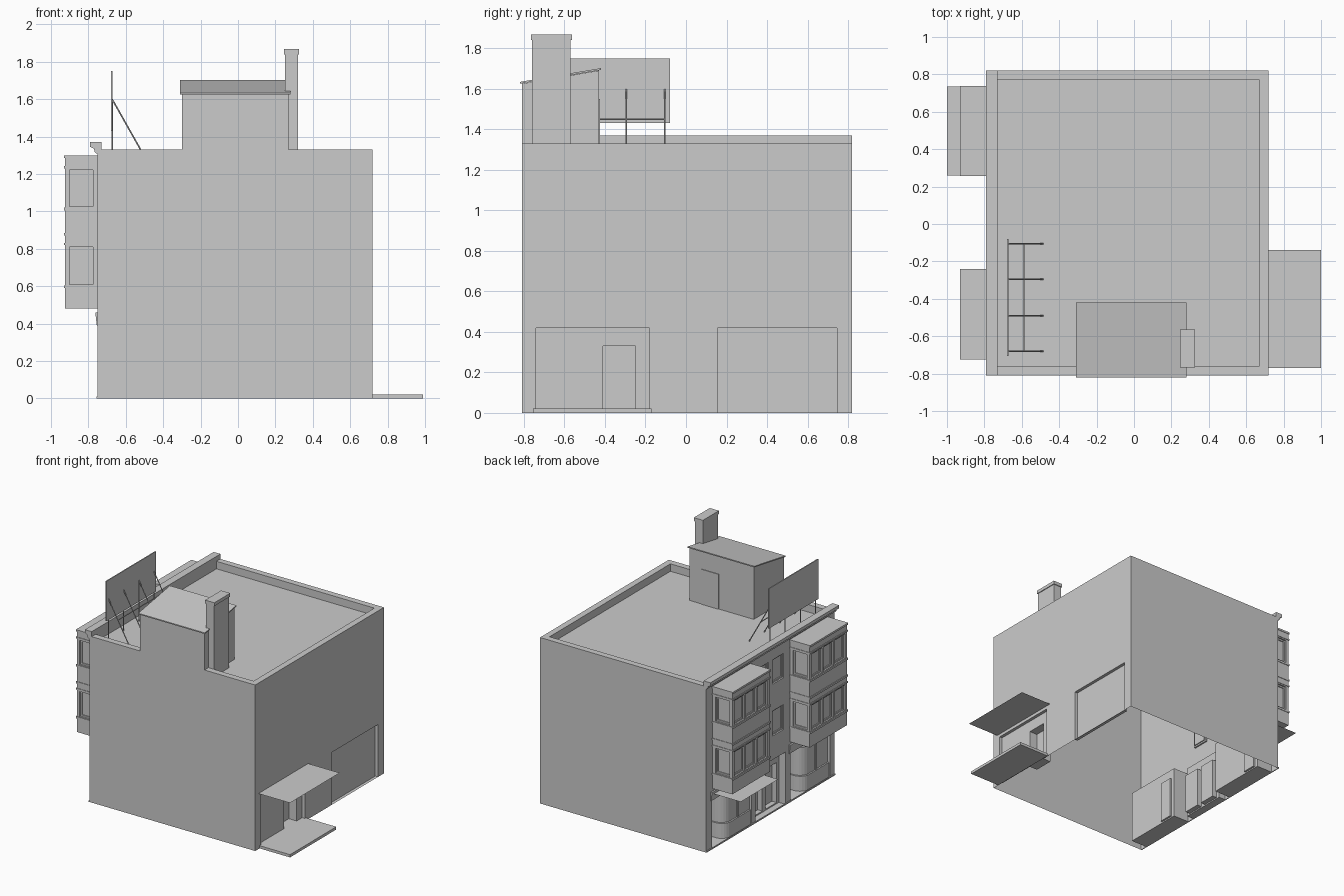
import bpy, bmesh, math
from mathutils import Vector

if "Cube" in bpy.data.objects:
    bpy.data.objects.remove(bpy.data.objects["Cube"])

AX = {'L': ((0, -1, 0), (0, 0, 1)), 'R': ((0, 1, 0), (0, 0, 1)),
      'F': ((1, 0, 0), (0, 0, 1)), 'B': ((-1, 0, 0), (0, 0, 1)),
      'T': ((1, 0, 0), (0, 1, 0)), 'D': ((-1, 0, 0), (0, 1, 0))}


def finish(name, bm):
    bmesh.ops.remove_doubles(bm, verts=bm.verts, dist=1e-5)
    me = bpy.data.meshes.new(name)
    bm.to_mesh(me)
    bm.free()
    ob = bpy.data.objects.new(name, me)
    bpy.context.collection.objects.link(ob)
    return ob


def wall(bm, side, pos, rect, holes=()):
    """Flat panel facing `side`; holes = (u0, u1, v0, v1, depth, subholes) are recesses."""
    u, v = (Vector(a) for a in AX[side])
    n = u.cross(v)

    def quad(*pts):
        bm.faces.new([bm.verts.new(u * a + v * b + n * c) for a, b, c in pts])
    us = sorted({rect[0], rect[1]} | {h[i] for h in holes for i in (0, 1)})
    vs = sorted({rect[2], rect[3]} | {h[i] for h in holes for i in (2, 3)})
    for a, b in zip(us, us[1:]):
        for c, d in zip(vs, vs[1:]):
            mu, mv = (a + b) / 2, (c + d) / 2
            if not any(h[0] < mu < h[1] and h[2] < mv < h[3] for h in holes):
                quad((a, c, pos), (b, c, pos), (b, d, pos), (a, d, pos))
    for a, b, c, d, dep, sub in holes:
        q = pos - dep
        quad((a, c, pos), (b, c, pos), (b, c, q), (a, c, q))
        quad((b, c, pos), (b, d, pos), (b, d, q), (b, c, q))
        quad((b, d, pos), (a, d, pos), (a, d, q), (b, d, q))
        quad((a, d, pos), (a, c, pos), (a, c, q), (a, d, q))
        wall(bm, side, q, (a, b, c, d), sub)


def window(a, b, c, d):
    g = 0.012
    return (a, b, c, d, 0.012, [(a + g, b - g, c + g, d - g, 0.008, [])])


def box(name, x0, x1, y0, y1, z0, z1):
    bm = bmesh.new()
    bmesh.ops.create_cube(bm, size=1)
    for w in bm.verts:
        w.co = Vector(((x0, x1)[w.co.x > 0], (y0, y1)[w.co.y > 0], (z0, z1)[w.co.z > 0]))
    return finish(name, bm)


def prism(name, pts, axis, a, b):
    """Extrude a 2D profile along axis x, y or z from a to b."""
    bm = bmesh.new()
    put = {'x': lambda p, t: (t, p[0], p[1]), 'y': lambda p, t: (p[0], t, p[1]),
           'z': lambda p, t: (p[0], p[1], t)}[axis]
    r0 = [bm.verts.new(put(p, a)) for p in pts]
    r1 = [bm.verts.new(put(p, b)) for p in pts]
    bm.faces.new(r0)
    bm.faces.new(r1[::-1])
    for i in range(len(pts)):
        j = (i + 1) % len(pts)
        bm.faces.new((r0[i], r1[i], r1[j], r0[j]))
    bmesh.ops.recalc_face_normals(bm, faces=bm.faces)
    return finish(name, bm)


def rod(name, p, q, r=0.004):
    bm = bmesh.new()
    p, q = Vector(p), Vector(q)
    d = q - p
    bmesh.ops.create_cone(bm, segments=6, radius1=r, radius2=r, depth=d.length, cap_ends=True)
    rot = d.to_track_quat('Z', 'Y')
    for w in bm.verts:
        w.co = rot @ w.co + (p + q) / 2
    return finish(name, bm)


def sheet(name, x0, x1, y0, y1, z):
    bm = bmesh.new()
    wall(bm, 'T', z, (x0, x1, y0, y1))
    return finish(name, bm)


X0, X1, Y0, Y1, H, ROOF = -0.75, 0.72, -0.81, 0.82, 1.33, 1.27
FLOORS = [(0.61, 0.81), (1.025, 1.22)]
SHOPS = [(-0.75, -0.25), (0.24, 0.74)]

# Main shell: open underneath, with recessed shops, doors, windows and sunken roof
bm = bmesh.new()
wall(bm, 'F', -Y0, (X0, X1, 0, H))
wall(bm, 'B', Y1, (-X1, -X0, 0, H))
wall(bm, 'T', H, (X0, X1, Y0, Y1), [(-0.73, 0.67, -0.76, 0.77, H - ROOF, [])])
wall(bm, 'R', X1, (Y0, Y1, 0, H), [
    (-0.74, -0.18, 0.02, 0.42, 0.025, [(-0.41, -0.25, 0.02, 0.33, 0.07, [])]),
    (0.155, 0.745, 0.0, 0.42, 0.025, [])])
front = [(-b, -a, 0.0, 0.42, 0.14, [(-b + 0.03, -b + 0.14, 0.01, 0.34, 0.015, [])])
         for a, b in SHOPS]
front.append((-0.19, 0.19, 0.0, 0.42, 0.06,
              [(-0.16, -0.02, 0.01, 0.33, 0.04, []), (0.02, 0.16, 0.01, 0.33, 0.04, [])]))
front += [window(a, a + 0.14, c, d) for a in (-0.165, 0.025) for c, d in FLOORS]
wall(bm, 'L', -X0, (-Y1, -Y0, 0, H), front)
finish("building_shell", bm)

# Two-storey bays with bands and sills
for k, (a, b) in enumerate([(-0.72, -0.245), (0.26, 0.735)]):
    bm = bmesh.new()
    xf, z0, z1 = -0.925, 0.48, 1.30
    w = (b - a - 0.04) / 3
    wall(bm, 'L', -xf, (-b, -a, z0, z1),
         [window(-b + 0.03 + i * w, -b + 0.01 + (i + 1) * w, c, d)
          for i in range(3) for c, d in FLOORS])
    wall(bm, 'F', -a, (xf, X0, z0, z1), [window(-0.90, -0.775, c, d) for c, d in FLOORS])
    wall(bm, 'B', b, (-X0, -xf, z0, z1), [window(0.775, 0.90, c, d) for c, d in FLOORS])
    wall(bm, 'T', z1, (xf, X0, a, b))
    wall(bm, 'D', -z0, (-X0, -xf, a, b))
    finish(f"bay_{k}", bm)
    for zb, h in [(0.59, 0.015), (0.82, 0.012), (0.87, 0.015), (1.005, 0.015),
                  (1.23, 0.012), (1.285, 0.015)]:
        box(f"bay_band_{k}", xf - 0.006, X0, a - 0.004, b + 0.004, zb, zb + h)

# Shop display fronts with a rounded corner turning into the entrance
for k, (a, b) in enumerate(SHOPS):
    def plan(xf, e, r=0.08):
        arc = [(xf + r - r * math.cos(t), e - r + r * math.sin(t))
               for t in (math.pi / 2 * i / 6 for i in range(7))]
        return [(-0.61, a), (xf, a)] + arc + [(-0.61, e)]
    for part, inset, z0, z1 in [("riser", 0, 0.0, 0.12), ("glass", 0.012, 0.12, 0.35),
                                ("head", 0, 0.35, 0.42)]:
        prism(f"shop_{part}_{k}", plan(-0.742 + inset, b - 0.17 - inset), 'z', z0, z1)
    box(f"shop_mullion_{k}", -0.74, -0.72, a + 0.15, a + 0.165, 0.12, 0.35)
    prism(f"shop_fascia_{k}", [(-0.75, 0.39), (-0.755, 0.39), (-0.763, 0.46), (-0.75, 0.46)],
          'y', a - 0.02, b + 0.02)
box("threshold", -0.757, -0.75, Y0, Y1, 0, 0.01)

# Cornice along the street front
prism("cornice", [(-0.73, 1.33), (-0.73, 1.37), (-0.79, 1.37), (-0.79, 1.345),
                  (-0.77, 1.335), (-0.765, 1.315), (-0.75, 1.305), (-0.75, 1.33)], 'y', Y0, Y1)

# Flat awnings and loading step
sheet("street_awning", -1.0, X0, 0.26, 0.735, 0.44)
sheet("side_awning", X1, 1.0, -0.77, -0.14, 0.445)
box("loading_step", X1, 0.99, -0.755, -0.17, 0, 0.022)

# Rooftop hut with sloping roof and door
prism("roof_hut", [(Y0, ROOF), (-0.43, ROOF), (-0.43, 1.69), (Y0, 1.625)], 'x', -0.30, 0.27)
prism("hut_roof", [(-0.82, 1.625), (-0.42, 1.693), (-0.42, 1.702), (-0.82, 1.634)],
      'x', -0.31, 0.28)
box("hut_door", 0.01, 0.16, -0.44, -0.425, ROOF, 1.55)

# Chimney
box("chimney", 0.25, 0.32, -0.76, -0.57, ROOF, 1.85)
box("chimney_cap", 0.245, 0.326, -0.766, -0.564, 1.84, 1.867)

# Billboard on posts and raking struts
box("billboard", -0.679, -0.671, -0.705, -0.08, 1.43, 1.75)
for y in (-0.68, -0.49, -0.295, -0.105):
    rod("billboard_post", (-0.672, y, ROOF), (-0.672, y, 1.6))
    rod("billboard_strut", (-0.67, y, 1.595), (-0.487, y, ROOF))
rod("strut_rail", (-0.588, -0.68, 1.45), (-0.588, -0.105, 1.45))
